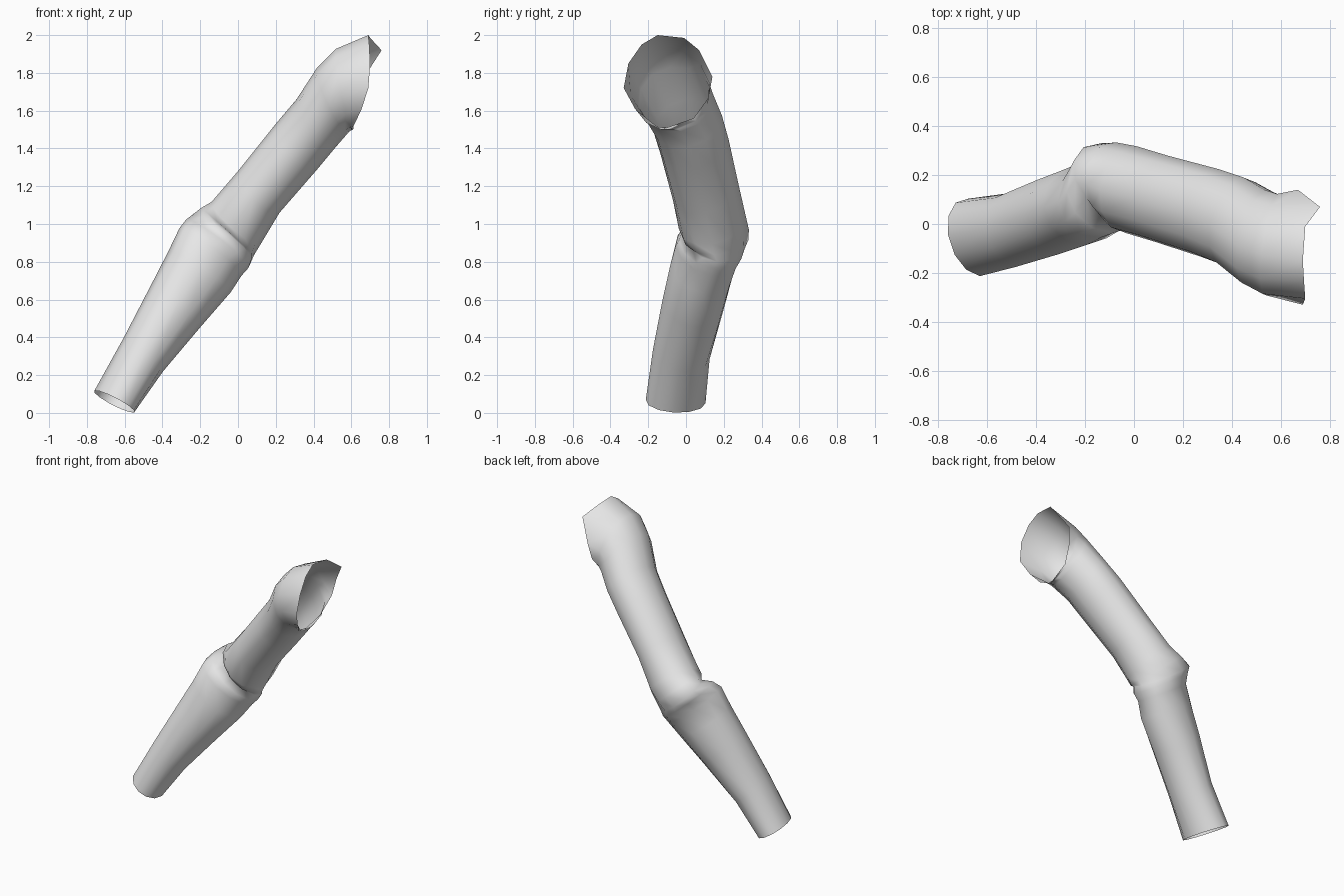
import bpy, math
from mathutils import Vector

SIDES = 12

# Skin material
skin = bpy.data.materials.new("plain_grey")
skin.diffuse_color = (0.8, 0.8, 0.8, 1)

# Elliptical sections from wrist to shoulder: centre, upper half-axis, back half-axis
sections = [
    ((-.655, -.055, .060), (-.105, .010, .058), (-.025, .158, -.010)),  # wrist
    ((-.500, -.025, .310), (-.105, .005, .088), (-.018, .150, -.025)),
    ((-.325, .038, .575), (-.125, .000, .122), (-.015, .162, -.025)),
    ((-.205, .080, .745), (-.165, -.010, .108), (-.012, .165, -.028)),
    ((-.145, .110, .853), (-.165, -.020, .125), (-.010, .165, -.030)),
    ((-.110, .138, .895), (-.165, -.005, .128), (-.025, .175, -.020)),
    ((-.085, .175, .925), (-.155, .010, .125), (-.050, .155, -.010)),   # elbow crease
    ((-.055, .155, .960), (-.140, .005, .125), (-.015, .178, .010)),
    ((-.010, .140, 1.005), (-.130, .000, .112), (.020, .178, .030)),
    ((.110, .104, 1.170), (-.110, .000, .110), (.033, .174, .040)),
    ((.310, .045, 1.410), (-.110, .000, .120), (.033, .180, .040)),
    ((.415, .008, 1.535), (-.105, -.010, .125), (.033, .182, .040)),
    ((.505, -.055, 1.660), (-.085, -.030, .170), (.028, .195, .035)),
    ((.565, -.085, 1.715), (-.045, -.040, .213), (.020, .208, .030)),   # shoulder
]

rings = []
for c, u, v in sections:
    c, u, v = Vector(c), Vector(u), Vector(v)
    rings.append([c + u * math.cos(a) + v * math.sin(a)
                  for a in (2 * math.pi * k / SIDES for k in range(SIDES))])

# Uneven open rim at the shoulder
rings.append([
    (.69, -.15, 2.0), (.70, -.01, 1.985), (.76, .07, 1.92), (.67, .14, 1.78),
    (.65, .12, 1.67), (.62, .04, 1.56), (.60, -.13, 1.50), (.62, -.21, 1.535),
    (.655, -.27, 1.61), (.69, -.33, 1.72), (.70, -.305, 1.85), (.695, -.235, 1.95)])

# Skin the sections into an open tube
verts = [tuple(p) for ring in rings for p in ring]
faces = []
for i in range(len(rings) - 1):
    for j in range(SIDES):
        a, b = i * SIDES + j, i * SIDES + (j + 1) % SIDES
        faces.append((a, a + SIDES, b + SIDES, b))

mesh = bpy.data.meshes.new("bent_arm")
mesh.from_pydata(verts, [], faces)
mesh.materials.append(skin)
mesh.polygons.foreach_set("use_smooth", [True] * len(faces))
arm = bpy.data.objects.new("bent_arm", mesh)
bpy.context.collection.objects.link(arm)
